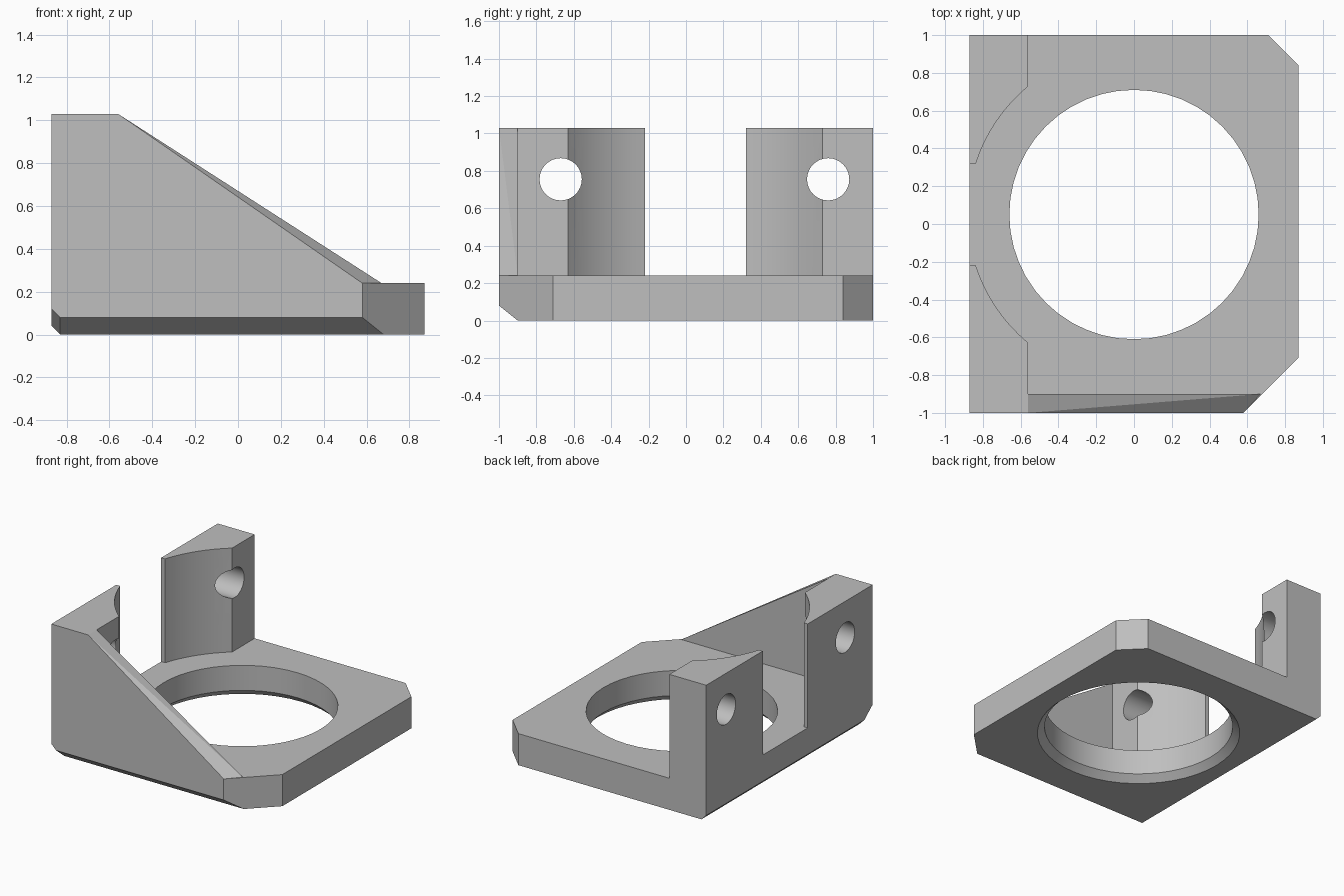
import bpy, bmesh
from math import pi, sin, cos, asin
from mathutils import Vector, Matrix

cube = bpy.data.objects.get("Cube")
if cube:
    bpy.data.objects.remove(cube, do_unlink=True)

grey = bpy.data.materials.new("plain grey")
grey.use_nodes = True
grey.diffuse_color = (0.52, 0.52, 0.52, 1)
grey.node_tree.nodes["Principled BSDF"].inputs["Base Color"].default_value = (0.52, 0.52, 0.52, 1)

BACK, DEPTH = -0.87, 1.0        # mounting face and half depth
PLATE, TOP = 0.24, 1.03         # plate and pillar heights
PILLAR, WALL = -0.56, -0.9      # pillar front face and gusset inner face
BORE_Y = 0.05
BORE_R, RECESS_R = 0.66, 0.88


def make_object(name, bm):
    bmesh.ops.recalc_face_normals(bm, faces=bm.faces)
    mesh = bpy.data.meshes.new(name)
    bm.to_mesh(mesh)
    bm.free()
    mesh.materials.append(grey)
    obj = bpy.data.objects.new(name, mesh)
    bpy.context.collection.objects.link(obj)
    return obj


def extrude_outline(points, z0, z1):
    bm = bmesh.new()
    face = bm.faces.new([bm.verts.new((x, y, z0)) for x, y in points])
    up = bmesh.ops.extrude_face_region(bm, geom=[face])["geom"]
    bmesh.ops.translate(bm, vec=(0, 0, z1 - z0),
                        verts=[v for v in up if isinstance(v, bmesh.types.BMVert)])
    return bm


def slice_off(bm, point, normal):
    """Remove the outer side of a plane and cap the cut."""
    cut = bmesh.ops.bisect_plane(bm, geom=bm.verts[:] + bm.edges[:] + bm.faces[:],
                                 plane_co=point, plane_no=normal, clear_outer=True)
    edges = [e for e in cut["geom_cut"] if isinstance(e, bmesh.types.BMEdge)]
    bmesh.ops.holes_fill(bm, edges=edges)


def activate(obj):
    bpy.ops.object.select_all(action='DESELECT')
    obj.select_set(True)
    bpy.context.view_layer.objects.active = obj


def drill(obj, cutter):
    mod = obj.modifiers.new("drill", 'BOOLEAN')
    mod.operation, mod.solver, mod.object = 'DIFFERENCE', 'EXACT', cutter
    activate(obj)
    bpy.ops.object.modifier_apply(modifier=mod.name)
    bpy.data.objects.remove(cutter, do_unlink=True)
    bpy.ops.object.shade_smooth_by_angle(angle=pi / 7)


# Base plate with clipped corners and chamfered lower edges
bm = extrude_outline([(BACK, -DEPTH), (0.58, -DEPTH), (0.87, -0.71),
                      (0.87, 0.84), (0.71, DEPTH), (BACK, DEPTH)], 0, PLATE)
slice_off(bm, (0, WALL, 0), (0, -0.8, -1))
slice_off(bm, (-0.83, 0, 0), (-1, 0, -1))
slice_off(bm, (-0.83, WALL, 0), (-1, -0.8, -1))
base = make_object("base_plate", bm)

# Large bore, flared at the underside
bm = bmesh.new()
profile = [(0, -0.05), (BORE_R + 0.1, -0.05), (BORE_R, 0.05), (BORE_R, 0.4), (0, 0.4)]
verts = [bm.verts.new((r, 0, z)) for r, z in profile]
edges = [bm.edges.new(pair) for pair in zip(verts, verts[1:])]
bmesh.ops.spin(bm, geom=verts + edges, axis=(0, 0, 1), cent=(0, 0, 0),
               angle=2 * pi, steps=48, use_duplicate=False)
bmesh.ops.remove_doubles(bm, verts=bm.verts, dist=0.0001)
bmesh.ops.translate(bm, vec=(0, BORE_Y, 0), verts=bm.verts)
drill(base, make_object("bore_cutter", bm))


# Pillars with a curved recess and a screw hole, one at each end
def pillar(name, side, end, hole_y):
    inner = BORE_Y + side * 0.27
    a0, a1 = asin(0.27 / RECESS_R), asin(0.68 / RECESS_R)
    arc = []
    for i in range(9):
        a = a0 + (a1 - a0) * i / 8
        arc.append((-RECESS_R * cos(a), BORE_Y + side * RECESS_R * sin(a)))
    arc[-1] = (PILLAR, arc[-1][1])
    points = [(BACK, end), (BACK, inner)] + arc + [(PILLAR, end)]
    obj = make_object(name, extrude_outline(points, PLATE, TOP))
    bm = bmesh.new()
    bmesh.ops.create_cone(bm, cap_ends=True, segments=32, radius1=0.113, radius2=0.113, depth=1,
                          matrix=Matrix.Translation((-0.7, hole_y, 0.755))
                          @ Matrix.Rotation(pi / 2, 4, 'Y'))
    drill(obj, make_object("screw_cutter", bm))


pillar("front_pillar", -1, -DEPTH, -0.67)
pillar("back_pillar", 1, DEPTH, 0.76)

# Sloping gusset along the front edge, its top slightly twisted
bm = bmesh.new()
outer = [bm.verts.new(p) for p in ((PILLAR, -DEPTH, PLATE), (0.58, -DEPTH, PLATE), (PILLAR, -DEPTH, TOP))]
inner = [bm.verts.new(p) for p in ((PILLAR, WALL, PLATE), (0.67, WALL, PLATE), (PILLAR, WALL, TOP))]
for face in (outer, inner,
             (outer[0], outer[1], inner[1], inner[0]),
             (outer[0], outer[2], inner[2], inner[0]),
             (outer[1], inner[1], outer[2]),
             (outer[2], inner[1], inner[2])):
    bm.faces.new(face)
gusset = make_object("front_gusset", bm)
activate(gusset)
bpy.ops.object.shade_smooth_by_angle(angle=pi / 7)
